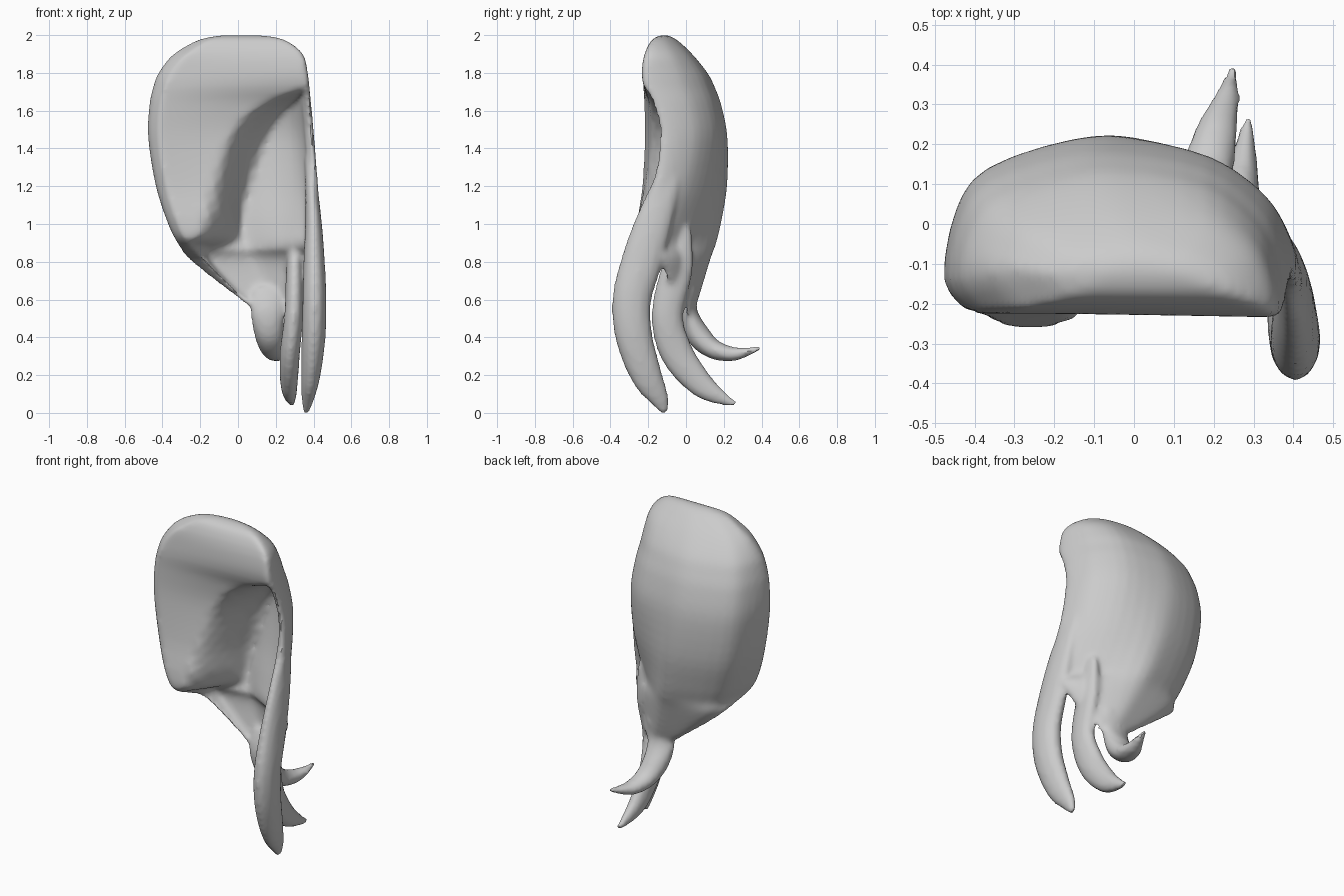
import bpy, bmesh
from mathutils import Vector
from math import cos, sin, pi, radians

if "Cube" in bpy.data.objects:
    bpy.data.objects.remove(bpy.data.objects["Cube"])


def smooth_path(pts, n):
    """Catmull-Rom resampling of tuples of any length."""
    out = []
    for i in range(len(pts) - 1):
        a, b, c, d = (pts[min(max(i + k, 0), len(pts) - 1)] for k in (-1, 0, 1, 2))
        for j in range(n):
            t = j / n
            out.append(tuple(0.5 * (2 * q + (r - p) * t + (2 * p - 5 * q + 4 * r - s) * t * t
                                    + (3 * q - p - 3 * r + s) * t ** 3)
                             for p, q, r, s in zip(a, b, c, d)))
    return out + [tuple(pts[-1])]


def loft(name, rings):
    """Skin a list of equal-length closed rings and cap both ends."""
    bm = bmesh.new()
    vs = [[bm.verts.new(p) for p in r] for r in rings]
    n = len(vs[0])
    for a, b in zip(vs, vs[1:]):
        for i in range(n):
            j = (i + 1) % n
            bm.faces.new((a[i], a[j], b[j], b[i]))
    bm.faces.new(vs[0])
    bm.faces.new(vs[-1])
    bmesh.ops.remove_doubles(bm, verts=bm.verts, dist=0.0005)
    bmesh.ops.recalc_face_normals(bm, faces=bm.faces)
    me = bpy.data.meshes.new(name)
    bm.to_mesh(me)
    bm.free()
    ob = bpy.data.objects.new(name, me)
    bpy.context.collection.objects.link(ob)
    return ob


# Swept hair shell: horizontal sections, solid at top left, hollow at lower right
# z, left x, right x, left front y, right front y, back y, start of hollow, flatness of right back
LEVELS = [
    (2.0, -.09, .13, -.13, -.13, -.10, 1.5, 0),
    (1.975, -.21, .25, -.18, -.18, -.05, 1.5, 0),
    (1.9, -.34, .345, -.21, -.22, .03, 1.5, -.15),
    (1.8, -.42, .37, -.22, -.235, .11, 1.3, -.15),
    (1.72, -.45, .38, -.225, -.22, .15, .95, -.12),
    (1.62, -.47, .39, -.225, -.17, .185, .66, -.1),
    (1.45, -.475, .405, -.225, -.14, .215, .47, -.05),
    (1.2, -.435, .425, -.235, -.18, .21, .34, .2),
    (1.0, -.37, .44, -.26, -.24, .175, .22, .45),
    (.9, -.32, .445, -.235, -.26, .15, .05, .6),
    (.82, -.265, .43, -.06, -.15, .125, -.4, .7),
    (.66, -.07, .34, 0, -.09, .08, -.5, .5),
    (.56, .06, .29, 0, -.02, .05, -.5, .2),
    (.5, .12, .25, 0, 0, .03, -.5, 0)]


def section(z, xl, xr, yl, yr, yb, h, flat):
    bevel = min(max(.085 / (yb - yl), .16), .42)
    arc = [(.06 + (bevel - .16) * .2, 0), (0, bevel), (.035, .6), (.125, .83), (.36, .99), (.53, 1),
           (.76, .86), (.91, .6), (.975, .34), (1, .1), (.985, 0)]
    arc = [(u, v + flat * (1 - (u - .53) / .47 * .9 - v)) if .53 < u and v > .1 else (u, v)
           for u, v in arc]
    arc = smooth_path(arc, 3)
    front = lambda u: yl + (yr - yl) * u
    outer = [Vector((xl + u * (xr - xl), front(u) + v * (yb - front(u)))) for u, v in arc]
    thick = min(.11, .4 * (yb - max(yl, yr)))
    inner = []
    for i in range(1, len(arc) - 1):
        u = min(max(arc[i][0], arc[0][0]), .985)
        d = (outer[i + 1] - outer[i - 1]).normalized()
        wall = outer[i] + Vector((d.y, -d.x)) * thick * (1 - .6 * u ** 4)
        face = Vector((xl + u * (xr - xl), front(u)))
        s = min(max((u - h) / .3, 0), 1)
        inner.append(face.lerp(wall, s * s * (3 - 2 * s)))
    return [(p.x, p.y, z) for p in outer + inner[::-1]]


hair = loft("swept_hair", [section(*lv) for lv in smooth_path(LEVELS, 4)])


# Tapered locks: x, y, z, half width along the curl, half thickness
def lock(name, pts, sides=12):
    path = smooth_path(pts, 4)
    rings = []
    for i, p in enumerate(path):
        t = Vector(path[min(i + 1, len(path) - 1)][:3]) - Vector(path[max(i - 1, 0)][:3])
        t.normalize()
        w = t.cross(Vector((1, 0, 0))).normalized()
        k = w.cross(t)
        rings.append([Vector(p[:3]) + w * p[3] * cos(a) + k * p[4] * sin(a)
                      for a in (2 * pi * j / sides for j in range(sides))])
    return loft(name, rings)


locks = [
    lock("front_lock", [
        (.37, -.07, 1.35, .05, .02), (.388, -.11, 1.2, .075, .032), (.4, -.175, 1.0, .1, .045),
        (.403, -.235, .8, .11, .057), (.405, -.287, .6, .105, .064), (.4, -.275, .4, .1, .064),
        (.385, -.21, .2, .085, .052), (.37, -.145, .08, .056, .034), (.36, -.11, 0, .02, .015)]),
    lock("middle_lock", [
        (.3, -.01, .98, .04, .025), (.3, -.045, .77, .085, .045), (.295, -.1, .52, .085, .05),
        (.275, -.05, .32, .09, .054), (.27, .06, .17, .074, .048), (.275, .15, .1, .052, .036),
        (.287, .262, .045, .014, .014)]),
    lock("back_lock", [
        (.16, .045, .66, .02, .08), (.155, .02, .54, .04, .09), (.165, .06, .42, .064, .08),
        (.185, .14, .34, .054, .068), (.21, .24, .312, .04, .053), (.235, .32, .323, .026, .033),
        (.252, .396, .345, .012, .013)])]

# Fuse the locks into the shell so they flow out of it
bpy.ops.object.select_all(action='DESELECT')
for ob in locks + [hair]:
    ob.select_set(True)
bpy.context.view_layer.objects.active = hair
bpy.ops.object.join()
remesh = hair.modifiers.new("fuse", 'REMESH')
remesh.mode = 'VOXEL'
remesh.voxel_size = .014
soften = hair.modifiers.new("soften", 'SMOOTH')
soften.factor = .5
soften.iterations = 8
for m in ("fuse", "soften"):
    bpy.ops.object.modifier_apply(modifier=m)
bpy.ops.object.shade_smooth_by_angle(angle=radians(40))
